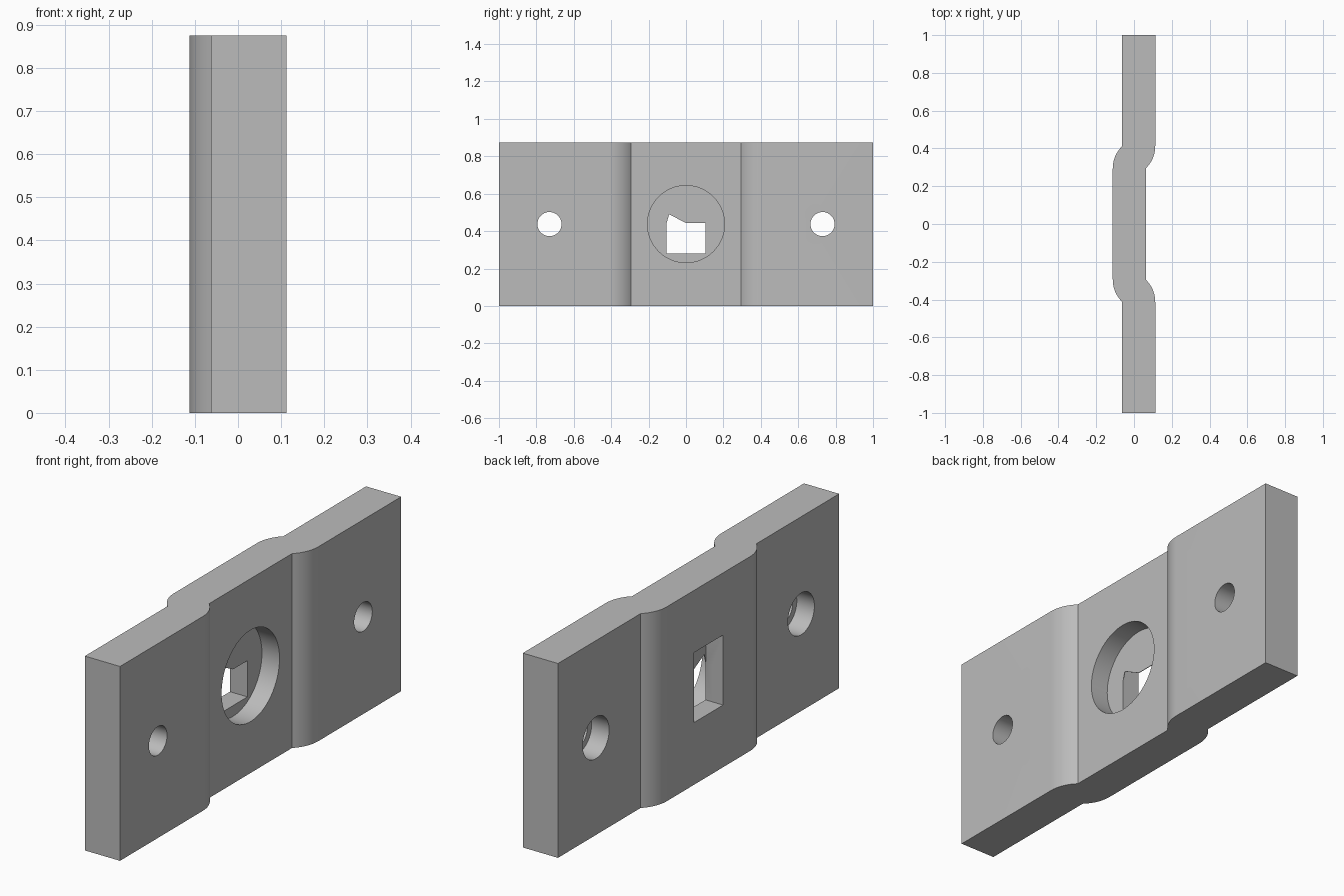
import bpy, bmesh, math
from mathutils import Matrix, Vector

if "Cube" in bpy.data.objects:
    bpy.data.objects.remove(bpy.data.objects["Cube"], do_unlink=True)

HEIGHT, MID = 0.875, 0.4375
OUT, IN = 0.1125, 0.0625        # far and near face offsets in x
BEND_IN, BEND_OUT = 0.295, 0.412
FLOOR = -0.025                  # depth of the round pocket

grey = bpy.data.materials.new("plain grey")
grey.use_nodes = True
colour = (0.5, 0.5, 0.5, 1)
grey.diffuse_color = colour
grey.node_tree.nodes["Principled BSDF"].inputs["Base Color"].default_value = colour


def make_object(name, bm):
    bmesh.ops.recalc_face_normals(bm, faces=bm.faces)
    mesh = bpy.data.meshes.new(name)
    bm.to_mesh(mesh)
    bm.free()
    mesh.materials.append(grey)
    obj = bpy.data.objects.new(name, mesh)
    bpy.context.collection.objects.link(obj)
    return obj


def prism(name, points, direction):
    """Extrude a closed outline along a direction."""
    bm = bmesh.new()
    face = bm.faces.new([bm.verts.new(p) for p in points])
    new = bmesh.ops.extrude_face_region(bm, geom=[face])["geom"]
    moved = [v for v in new if isinstance(v, bmesh.types.BMVert)]
    bmesh.ops.translate(bm, verts=moved, vec=Vector(direction))
    return make_object(name, bm)


def cut(target, cutter):
    mod = target.modifiers.new("cut", 'BOOLEAN')
    mod.operation, mod.solver, mod.object = 'DIFFERENCE', 'EXACT', cutter
    bpy.context.view_layer.objects.active = target
    bpy.ops.object.modifier_apply(modifier=mod.name)
    bpy.data.objects.remove(cutter, do_unlink=True)


def cut_round(target, y, radius, x0, x1):
    bm = bmesh.new()
    place = Matrix.Translation(((x0 + x1) / 2, y, MID)) @ Matrix.Rotation(math.pi / 2, 4, 'Y')
    bmesh.ops.create_cone(bm, cap_ends=True, segments=64, radius1=radius,
                          radius2=radius, depth=x1 - x0, matrix=place)
    cut(target, make_object("round_cutter", bm))


def cut_outline(target, outline, x0, x1):
    cut(target, prism("outline_cutter", [(x0, y, z) for y, z in outline], (x1 - x0, 0, 0)))


# Bent plate outline: each bend is an arc tangent to the outer face
run, drop = BEND_OUT - BEND_IN, OUT - IN
radius = (run ** 2 + drop ** 2) / (2 * drop)
sweep = math.asin(run / radius)
arc = [(radius * (1 - math.cos(sweep * i / 12)), radius * math.sin(sweep * i / 12))
       for i in range(13)]
front = [(OUT, 1)] + [(OUT - d, BEND_OUT - s) for d, s in arc]
back = [(-OUT + d, BEND_IN + s) for d, s in arc] + [(-IN, 1)]
outline = front + [(x, -y) for x, y in reversed(front)]
outline += [(x, -y) for x, y in reversed(back)] + back
plate = prism("bent_plate", [(x, y, 0) for x, y in outline], (0, 0, HEIGHT))

# Round pocket in the middle
cut_round(plate, 0, 0.206, FLOOR, 0.3)

# Rectangular slot from the back, leaving a thin web under the pocket floor
w, low, high = 0.103, 0.28, 0.595
cut_outline(plate, [(-w, low), (w, low), (w, high), (-w, high)], -0.3, FLOOR - 0.003)

# Opening through the web
cut_outline(plate, [(-w, low), (w, low), (w, 0.443), (0, 0.443), (-0.09, 0.49), (-w, 0.445)],
            -0.06, 0.02)

# Counterbored bolt holes in both wings
for side in (-1, 1):
    cut_round(plate, side * 0.73, 0.0645, -0.3, 0.3)
    cut_round(plate, side * 0.73, 0.094, -0.3, 0.025)

bpy.ops.object.select_all(action='DESELECT')
plate.select_set(True)
bpy.context.view_layer.objects.active = plate
bpy.ops.object.shade_smooth_by_angle(angle=math.radians(30))
